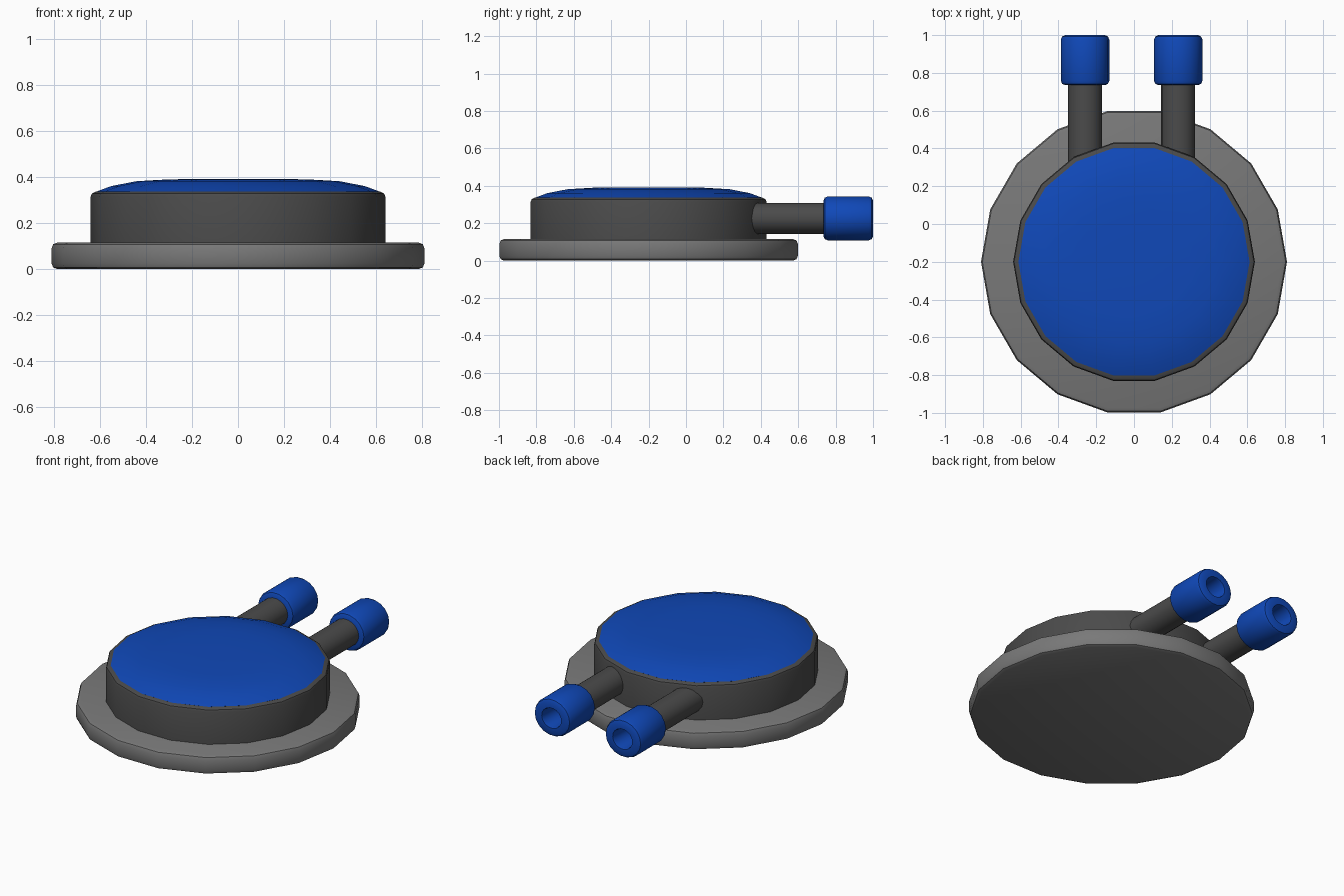
import bpy
import math
from mathutils import Matrix, Vector

SIDES = 18
CENTRE = Vector((0, -0.2, 0))

if "Cube" in bpy.data.objects:
    bpy.data.objects.remove(bpy.data.objects["Cube"])


def material(name, rgb):
    m = bpy.data.materials.new(name)
    m.use_nodes = True
    m.diffuse_color = (*rgb, 1)
    m.node_tree.nodes["Principled BSDF"].inputs["Base Color"].default_value = (*rgb, 1)
    return m


GREY = material("mid grey", (0.19, 0.19, 0.19))
DARK = material("dark grey", (0.07, 0.07, 0.07))
BLUE = material("blue", (0.005, 0.065, 0.48))


def lathe(name, profile, mat, matrix):
    """Revolve (radius, height) points about local z and cap both ends."""
    verts, faces = [], []
    for r, h in profile:
        for i in range(SIDES):
            a = math.tau * i / SIDES
            verts.append(matrix @ Vector((r * math.cos(a), r * math.sin(a), h)))
    for k in range(len(profile) - 1):
        for i in range(SIDES):
            j = (i + 1) % SIDES
            a, b = k * SIDES, (k + 1) * SIDES
            faces.append((a + i, a + j, b + j, b + i))
    faces.append(tuple(reversed(range(SIDES))))
    last = (len(profile) - 1) * SIDES
    faces.append(tuple(range(last, last + SIDES)))
    mesh = bpy.data.meshes.new(name)
    mesh.from_pydata(verts, [], faces)
    mesh.materials.append(mat)
    mesh.update()
    obj = bpy.data.objects.new(name, mesh)
    bpy.context.collection.objects.link(obj)
    bpy.ops.object.select_all(action="DESELECT")
    obj.select_set(True)
    bpy.context.view_layer.objects.active = obj
    bpy.ops.object.shade_smooth_by_angle(angle=math.radians(35))
    return obj


# Round stack: flange, housing and domed lid
upright = Matrix.Translation(CENTRE)
lathe("base_flange", [(0.785, 0), (0.803, 0.008), (0.81, 0.025), (0.81, 0.09),
                      (0.803, 0.108), (0.785, 0.115)], GREY, upright)
lathe("housing", [(0.64, 0.1), (0.64, 0.315), (0.635, 0.328), (0.618, 0.337)],
      DARK, upright)
lathe("domed_lid", [(0.6, 0.33), (0.612, 0.338), (0.55, 0.361), (0.44, 0.382),
                    (0.3, 0.39), (0.1, 0.392)], BLUE, upright)

# Two rear pipes with hollow end sleeves, slightly flattened in height
for side, x in (("right", -0.259), ("left", 0.234)):
    rearward = (Matrix.Translation((x, 0, 0.226)) @ Matrix.Diagonal((1, 1, 0.93, 1))
                @ Matrix.Rotation(-math.pi / 2, 4, "X"))
    lathe(f"{side}_pipe", [(0.09, 0.2), (0.09, 0.78)], DARK, rearward)
    lathe(f"{side}_sleeve", [(0.105, 0.735), (0.121, 0.742), (0.128, 0.758),
                             (0.128, 0.977), (0.121, 0.993), (0.105, 1.0),
                             (0.068, 1.0), (0.064, 0.985), (0.064, 0.82)],
          BLUE, rearward)
